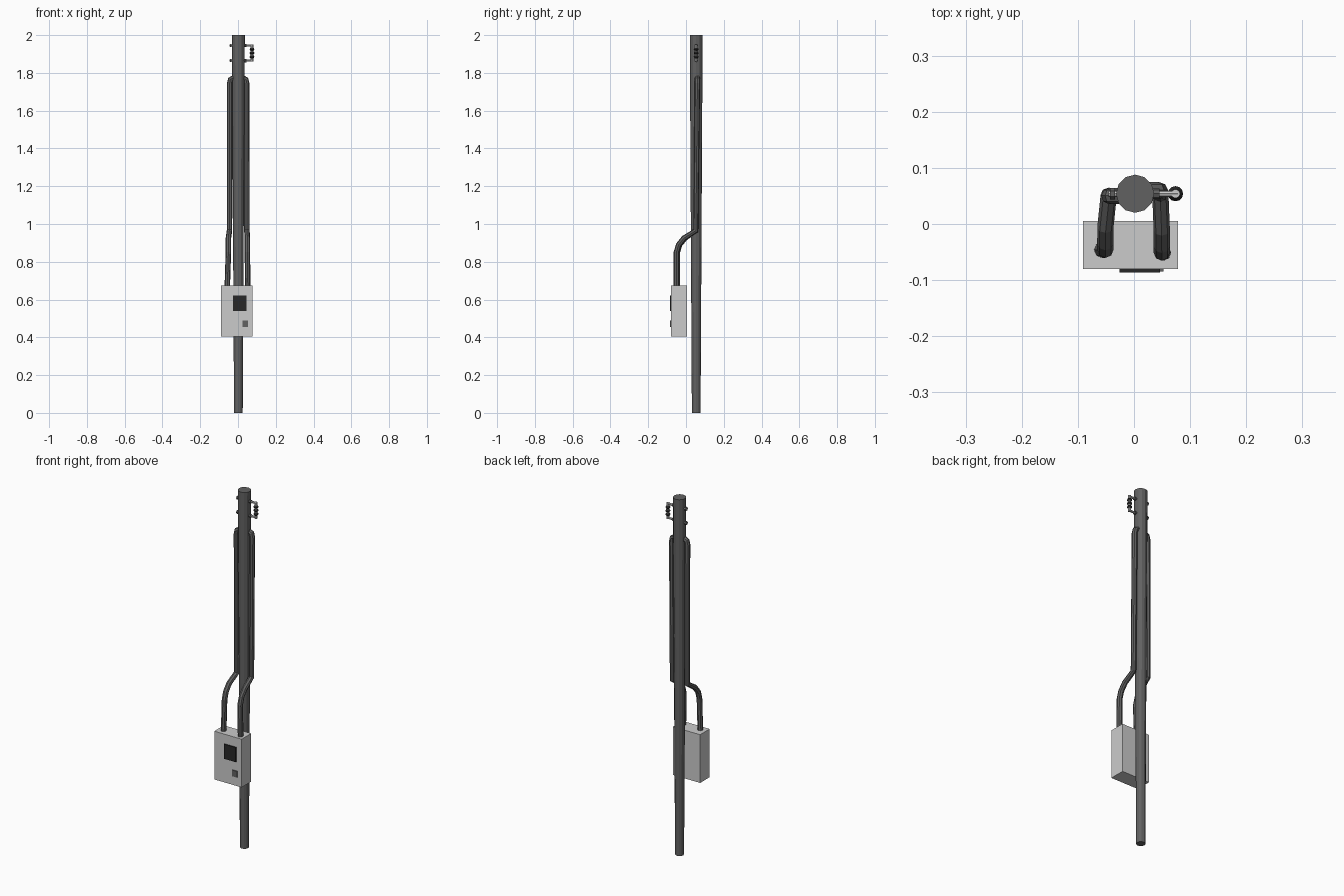
import bpy, math

if "Cube" in bpy.data.objects:
    bpy.data.objects.remove(bpy.data.objects["Cube"])

DARK = bpy.data.materials.new("dark_grey")
DARK.diffuse_color = (0.12, 0.12, 0.12, 1)
DARK.use_nodes = True
DARK.node_tree.nodes["Principled BSDF"].inputs["Base Color"].default_value = DARK.diffuse_color
BLACK = bpy.data.materials.new("black")
BLACK.diffuse_color = (0.02, 0.02, 0.02, 1)
BLACK.use_nodes = True
BLACK.node_tree.nodes["Principled BSDF"].inputs["Base Color"].default_value = BLACK.diffuse_color

PX, PY = 0.002, 0.054      # pole axis
SX = 0.074                 # insulator axis


def finish(name, mat):
    ob = bpy.context.object
    ob.name = name
    if mat:
        ob.data.materials.append(mat)
    return ob


def box(name, lo, hi, mat=None):
    bpy.ops.mesh.primitive_cube_add(size=1, location=[(a + b) / 2 for a, b in zip(lo, hi)])
    ob = finish(name, mat)
    ob.scale = [b - a for a, b in zip(lo, hi)]
    return ob


def cone(name, x, y, z0, z1, r0, r1, sides, mat=None):
    bpy.ops.mesh.primitive_cone_add(vertices=sides, radius1=r0, radius2=r1, depth=z1 - z0,
                                    location=(x, y, (z0 + z1) / 2))
    return finish(name, mat)


def rod_x(name, x0, x1, y, z, r, sides=8, mat=None):
    bpy.ops.mesh.primitive_cylinder_add(vertices=sides, radius=r, depth=x1 - x0,
                                        location=((x0 + x1) / 2, y, z),
                                        rotation=(0, math.pi / 2, 0))
    return finish(name, mat)


def tube(name, pts, r, mat=None):
    cu = bpy.data.curves.new(name, 'CURVE')
    cu.dimensions = '3D'
    cu.bevel_depth = r
    cu.bevel_resolution = 2
    cu.use_fill_caps = True
    sp = cu.splines.new('POLY')
    sp.points.add(len(pts) - 1)
    for p, co in zip(sp.points, pts):
        p.co = (*co, 1)
    sp.use_smooth = False
    ob = bpy.data.objects.new(name, cu)
    bpy.context.collection.objects.link(ob)
    if mat:
        cu.materials.append(mat)


# Pole, wider at the top
cone("pole", PX, PY, 0, 2, 0.023, 0.034, 12, DARK)

# Meter box with window and small plate
box("meter_box", (-0.091, -0.08, 0.405), (0.078, 0.005, 0.675))
box("meter_window", (-0.026, -0.086, 0.54), (0.046, -0.078, 0.622), BLACK)
box("meter_plate", (0.023, -0.085, 0.455), (0.053, -0.078, 0.49), DARK)

# Conduits from box to pole, bending back and ending in the pole
for name, x0, x1, y0, y1 in (("left_conduit", -0.057, -0.045, -0.046, 0.05),
                             ("right_conduit", 0.052, 0.047, -0.051, 0.06)):
    side = math.copysign(1, x0)
    xm = (x0 + x1) / 2
    tube(name, [(x0, y0, 0.66), (xm, y0, 0.85), (xm, y0 + 0.012, 0.89),
                (xm, y0 + 0.04, 0.925), (x1, 0.052, 0.965), (x1 - 0.001 * side, y1, 1.745),
                (x1 - 0.005 * side, y1, 1.765), (x1 - 0.025 * side, y1, 1.775)], 0.0145, DARK)

# Bracket bolts with nuts on the far side
for z in (1.865, 1.945):
    rod_x("bracket_bolt", -0.045, SX + 0.004, PY, z, 0.006, 8)
    rod_x("bracket_nut", -0.043, -0.034, PY, z, 0.01, 6, DARK)
    rod_x("bracket_washer", 0.03, 0.045, PY, z, 0.009, 8, DARK)

# Insulator spool: spindle, two ridged discs and end caps
cone("insulator_spindle", SX, PY, 1.86, 1.95, 0.008, 0.008, 10)
for z in (1.885, 1.905, 1.925):
    cone("insulator_lower_flare", SX, PY, z - 0.008, z, 0.008, 0.0135, 12, BLACK)
    cone("insulator_upper_flare", SX, PY, z, z + 0.008, 0.0135, 0.008, 12, BLACK)
